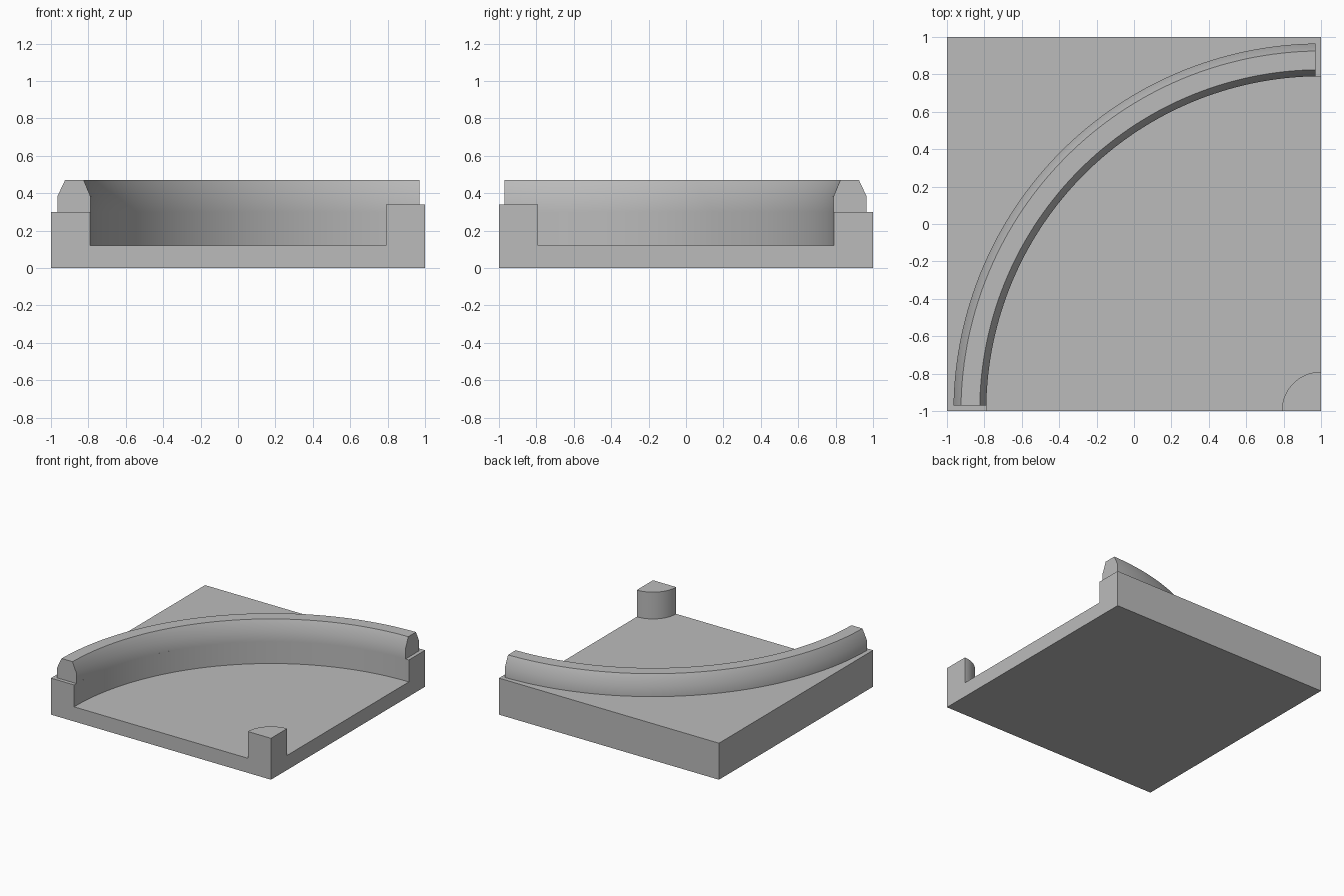
import bpy, bmesh, math

if "Cube" in bpy.data.objects:
    bpy.data.objects.remove(bpy.data.objects["Cube"], do_unlink=True)

SEGMENTS = 64
FLOOR, LEDGE, PEG_TOP = 0.12, 0.30, 0.34
WALL_R, PEG_R = 1.79, 0.21
END_GAP = 0.03

grey = bpy.data.materials.new("plain grey")
grey.use_nodes = True
grey.diffuse_color = (0.5, 0.5, 0.5, 1)
grey.node_tree.nodes["Principled BSDF"].inputs["Base Color"].default_value = (0.5, 0.5, 0.5, 1)


def arc(radius, z, gap=0.0):
    """Quarter arc about the front left corner, stopping short of both sides by gap."""
    start = math.asin(gap / radius)
    step = (math.pi / 2 - 2 * start) / SEGMENTS
    angles = [start + i * step for i in range(SEGMENTS + 1)]
    return [(1 - radius * math.cos(a), -1 + radius * math.sin(a), z) for a in angles]


def strip(low, high):
    return [(low[i], low[i + 1], high[i + 1], high[i]) for i in range(len(low) - 1)]


def build(name, faces):
    bm = bmesh.new()
    for points in faces:
        bm.faces.new([bm.verts.new(p) for p in points])
    bmesh.ops.remove_doubles(bm, verts=bm.verts[:], dist=0.0001)
    bmesh.ops.recalc_face_normals(bm, faces=bm.faces[:])
    mesh = bpy.data.meshes.new(name)
    bm.to_mesh(mesh)
    bm.free()
    mesh.materials.append(grey)
    obj = bpy.data.objects.new(name, mesh)
    bpy.context.collection.objects.link(obj)
    bpy.ops.object.select_all(action='DESELECT')
    obj.select_set(True)
    bpy.context.view_layer.objects.active = obj
    bpy.ops.object.shade_smooth_by_angle(angle=math.radians(30))
    return obj


# Base block: round recess with a quarter peg in the corner
wall_x, peg_x = 1 - WALL_R, 1 - PEG_R
section = [(-1, 0), (-1, LEDGE), (wall_x, LEDGE), (wall_x, FLOOR),
           (peg_x, FLOOR), (peg_x, PEG_TOP), (1, PEG_TOP), (1, 0)]
base = [
    [(-1, -1, 0), (1, -1, 0), (1, 1, 0), (-1, 1, 0)],
    [(-1, -1, 0), (-1, 1, 0), (-1, 1, LEDGE), (-1, -1, LEDGE)],
    [(-1, 1, 0), (1, 1, 0), (1, 1, LEDGE), (-1, 1, LEDGE)],
    [(x, -1, z) for x, z in section],
    [(1, -x, z) for x, z in section],
    [(-1, -1, LEDGE)] + arc(WALL_R, LEDGE) + [(1, 1, LEDGE), (-1, 1, LEDGE)],
    arc(WALL_R, FLOOR) + arc(PEG_R, FLOOR)[::-1],
    arc(PEG_R, PEG_TOP) + [(1, -1, PEG_TOP)],
]
base += strip(arc(WALL_R, FLOOR), arc(WALL_R, LEDGE))
base += strip(arc(PEG_R, FLOOR), arc(PEG_R, PEG_TOP))
build("base_block", base)

# Raised curved rim with bevelled top edges
profile = [(WALL_R, LEDGE), (WALL_R, 0.385), (1.825, 0.47),
           (1.925, 0.47), (1.965, 0.385), (1.965, LEDGE)]
rings = [arc(r, z, END_GAP) for r, z in profile]
rim = [[ring[end] for ring in rings] for end in (0, -1)]
for a, b in zip(rings, rings[1:]):
    rim += strip(a, b)
build("curved_rim", rim)
